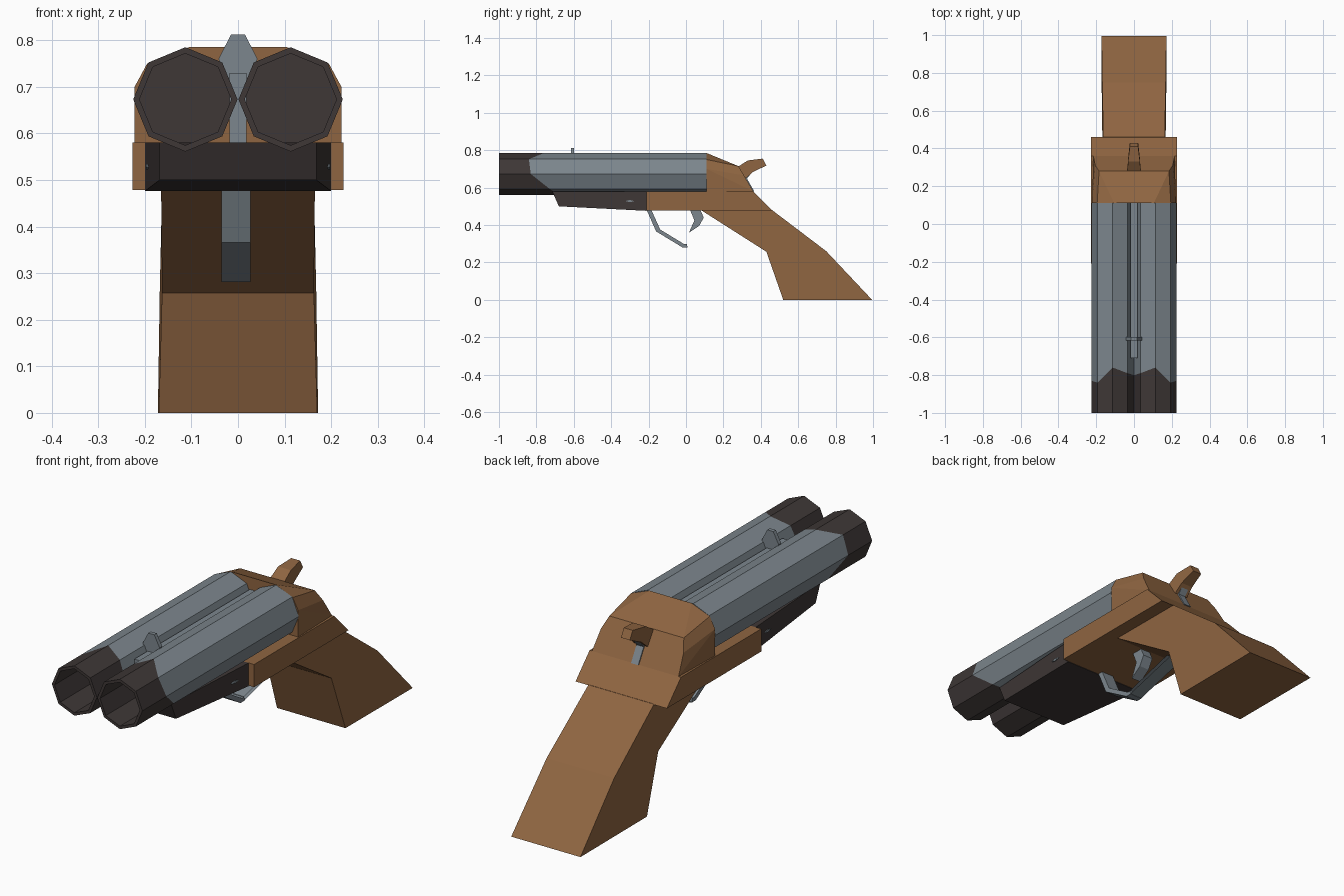
import bpy, bmesh, math

if "Cube" in bpy.data.objects:
    bpy.data.objects.remove(bpy.data.objects["Cube"])


def material(name, rgb):
    m = bpy.data.materials.new(name)
    lin = [(c / 255 / 12.92) if c < 10 else ((c / 255 + 0.055) / 1.055) ** 2.4 for c in rgb]
    m.diffuse_color = (*lin, 1)
    m.use_nodes = True
    m.node_tree.nodes["Principled BSDF"].inputs["Base Color"].default_value = m.diffuse_color
    return m


WOOD = material("brown wood", (143, 101, 65))
STEEL = material("grey steel", (124, 134, 141))
DARK = material("dark burnt metal", (62, 55, 54))


def finish(bm, name, *mats):
    bmesh.ops.recalc_face_normals(bm, faces=bm.faces)
    me = bpy.data.meshes.new(name)
    bm.to_mesh(me)
    bm.free()
    for m in mats:
        me.materials.append(m)
    ob = bpy.data.objects.new(name, me)
    bpy.context.collection.objects.link(ob)
    return ob


def prism(name, pts, mat, x=0.0, caps=True):
    """Side profile of (y, z, half width) points, spanned across x."""
    bm = bmesh.new()
    a = [bm.verts.new((x - w, y, z)) for y, z, w in pts]
    b = [bm.verts.new((x + w, y, z)) for y, z, w in pts]
    n = len(pts)
    for i in range(n):
        j = (i + 1) % n
        bm.faces.new((a[i], a[j], b[j], b[i]))
    if caps:
        bm.faces.new(a)
        bm.faces.new(b)
    return finish(bm, name, mat)


def flat(pts, w):
    return [(y, z, w) for y, z in pts]


# Barrels: hollow octagons with a ragged dark muzzle
BX, BZ, R = 0.113, 0.673, 0.112
RAGGED = [-0.76, -0.84, -0.83, -0.73, -0.68, -0.72, -0.80, -0.79]


def barrel(name, side):
    bm = bmesh.new()

    def ring(r, ys):
        out = []
        for i in range(8):
            t = math.radians(45 * i)
            out.append(bm.verts.new((side * (BX + r * math.sin(t)), ys[i], BZ + r * math.cos(t))))
        return out

    rings = [ring(R, [0.11] * 8), ring(R, RAGGED), ring(R, [-1] * 8),
             ring(R * 0.88, [-1] * 8), ring(R * 0.88, [-0.5] * 8)]
    for k in range(4):
        for i in range(8):
            j = (i + 1) % 8
            f = bm.faces.new((rings[k][i], rings[k][j], rings[k + 1][j], rings[k + 1][i]))
            f.material_index = 0 if k == 0 else 1
    bm.faces.new(rings[0])
    bm.faces.new(rings[4]).material_index = 1
    finish(bm, name, STEEL, DARK)


barrel("barrel_right", 1)
barrel("barrel_left", -1)

# Rib between the barrels and the front sight
prism("barrel_rib", flat([(-0.71, 0.58), (-0.71, 0.73), (0.11, 0.73), (0.11, 0.58)], 0.018), STEEL)
bm = bmesh.new()
half = [(0.015, 0.812), (0.042, 0.76), (0.012, 0.69)]
outline = half + [(-x, z) for x, z in reversed(half)]
f = bm.faces.new([bm.verts.new((x, -0.616, z)) for x, z in outline])
ext = bmesh.ops.extrude_face_region(bm, geom=[f], use_keep_orig=True)
bmesh.ops.translate(bm, vec=(0, 0.018, 0), verts=[v for v in ext["geom"] if isinstance(v, bmesh.types.BMVert)])
finish(bm, "front_sight", STEEL)

# Breech housing behind the barrels
bm = bmesh.new()
for x, y, z in [(0.105, 0.11, 0.785), (0.195, 0.11, 0.75), (0.222, 0.11, 0.70), (0.222, 0.11, 0.58),
                (0.185, 0.28, 0.715), (0.205, 0.31, 0.665), (0.215, 0.36, 0.58)]:
    for s in (-1, 1):
        bm.verts.new((s * x, y, z))
bmesh.ops.convex_hull(bm, input=bm.verts)
bmesh.ops.dissolve_limit(bm, angle_limit=0.03, verts=bm.verts, edges=bm.edges)
finish(bm, "breech_housing", WOOD)

# Lower frame, grip and forestock
prism("lower_frame", flat([(-0.21, 0.58), (0.36, 0.58), (0.46, 0.478), (-0.21, 0.478)], 0.227), WOOD)
prism("grip", [(0.08, 0.48, 0.165), (0.43, 0.257, 0.163), (0.52, 0, 0.17), (0.995, 0, 0.172),
               (0.75, 0.26, 0.168), (0.46, 0.48, 0.163)], WOOD)
prism("forestock", [(-0.21, 0.58, 0.2), (-0.21, 0.476, 0.2), (-0.68, 0.5, 0.168), (-0.715, 0.58, 0.168)], DARK)

# Small pin on each side of the forestock
for s, n in ((1, "right"), (-1, "left")):
    prism("forestock_pin_" + n, flat([(-0.325, 0.528), (-0.3, 0.522), (-0.275, 0.528), (-0.3, 0.534)], 0.004),
          STEEL, x=s * 0.194)

# Hammer with its steel base
prism("hammer", [(0.275, 0.71, 0.035), (0.33, 0.745, 0.032), (0.41, 0.755, 0.022), (0.43, 0.718, 0.022),
                 (0.36, 0.685, 0.03), (0.32, 0.65, 0.033)], WOOD)
prism("hammer_base", flat([(0.29, 0.69), (0.352, 0.68), (0.326, 0.648), (0.365, 0.58), (0.35, 0.58)], 0.018), STEEL)

# Trigger and trigger guard
prism("trigger", flat([(0.02, 0.485), (0.045, 0.425), (0.015, 0.358), (0.07, 0.395), (0.095, 0.44), (0.075, 0.485)],
                      0.025), STEEL)
prism("guard_front", flat([(-0.21, 0.48), (-0.16, 0.366), (-0.02, 0.281), (0.008, 0.281), (0.005, 0.298),
                           (-0.01, 0.298), (-0.138, 0.376), (-0.185, 0.48)], 0.031), STEEL, x=-0.004)
prism("guard_rear", flat([(0.005, 0.282), (0.28, 0.353), (0.26, 0.368), (0.005, 0.3)], 0.031), STEEL, x=-0.004, caps=False)
